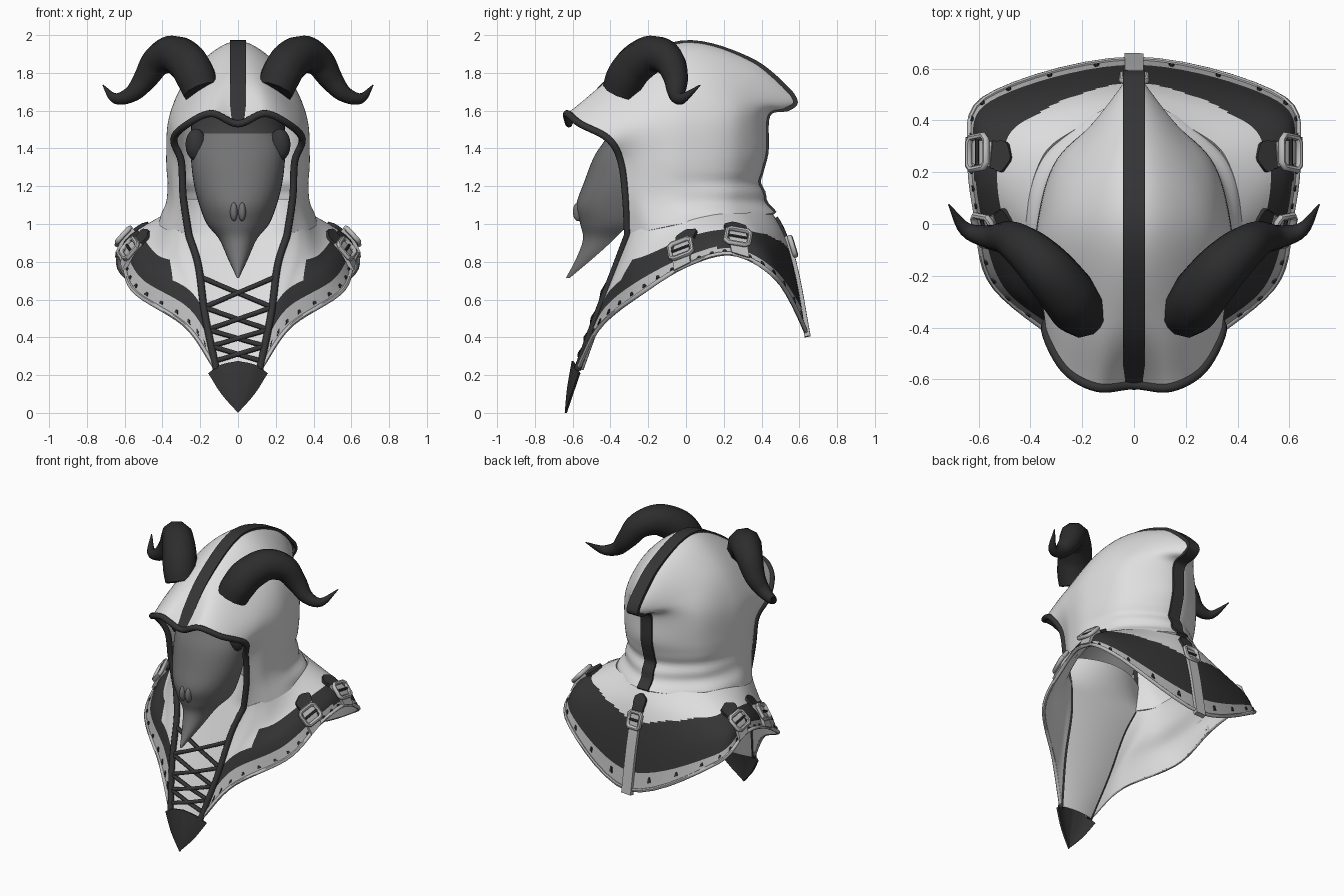
import bpy, bmesh, math
from mathutils import Vector

if "Cube" in bpy.data.objects:
    bpy.data.objects.remove(bpy.data.objects["Cube"])

def mat(name, c):
    m = bpy.data.materials.new(name)
    m.diffuse_color = (c, c, c, 1)
    m.use_nodes = True
    m.node_tree.nodes["Principled BSDF"].inputs["Base Color"].default_value = m.diffuse_color
    return m
CLOTH, DARK = mat("pale_cloth", .74), mat("dark_leather", .035)
HORN, BONE = mat("black_horn", .026), mat("grey_bone", .17)
TRIM, SHADE = mat("grey_trim", .5), mat("dark_bone", .05)

def mir(p):
    q = p.copy(); q.x = -q.x
    return q

def cr(p, t, s0=False, s1=False):
    """Smooth curve through points; s0/s1 continue it symmetrically across x = 0."""
    q = [mir(p[1]) if s0 else 2*p[0]-p[1]] + list(p) + [mir(p[-2]) if s1 else 2*p[-1]-p[-2]]
    x = t*(len(p)-1)
    i = max(0, min(int(x), len(p)-2)); f = x-i
    a, b, c, d = q[i:i+4]
    return .5*(2*b + (c-a)*f + (2*a-5*b+4*c-d)*f*f + (3*b-a-3*c+d)*f**3)

def vecs(rows):
    return [[Vector(p) for p in r] for r in rows]

def surf(rows, u, v, s1=True, top=False):
    return cr([cr(r, u, False, s1) for r in rows], v, top, False)

def finish(name, bm, mats, mirror=False, solid=0, closed=True):
    if closed:
        bmesh.ops.recalc_face_normals(bm, faces=bm.faces)
    me = bpy.data.meshes.new(name); bm.to_mesh(me); bm.free()
    o = bpy.data.objects.new(name, me)
    bpy.context.collection.objects.link(o)
    for m in mats: me.materials.append(m)
    if mirror: o.modifiers.new("mirror", 'MIRROR').merge_threshold = .002
    if solid:
        s = o.modifiers.new("thickness", 'SOLIDIFY')
        s.thickness, s.offset, s.material_offset, s.material_offset_rim = solid, -1, 2, 2
    return o

def sheet(name, f, nu, nv, mats, rule=None, mirror=True, solid=.012):
    bm = bmesh.new()
    g = [[bm.verts.new(f(i/nu, j/nv)) for i in range(nu+1)] for j in range(nv+1)]
    for j in range(nv):
        for i in range(nu):
            fc = bm.faces.new((g[j][i], g[j+1][i], g[j+1][i+1], g[j][i+1]))
            if rule: fc.material_index = rule((i+.5)/nu, (j+.5)/nv)
    bmesh.ops.remove_doubles(bm, verts=bm.verts, dist=.0005)
    return finish(name, bm, mats, mirror, solid, False)

def ribbon(bm, frames, hi=.01, lo=-.012):
    rings = [[bm.verts.new(P+s*a*w+n*h) for a, h in ((-1, lo), (1, lo), (1, hi), (-1, hi))]
             for P, s, n, w in frames]
    for a, b in zip(rings, rings[1:]):
        for k in range(4):
            bm.faces.new((a[k], a[k-1], b[k-1], b[k]))
    bm.faces.new(rings[0]); bm.faces.new(rings[-1])

def tube(name, pts, r, m, radii=None, mirror=False, cyclic=False, res=3):
    c = bpy.data.curves.new(name, 'CURVE')
    c.dimensions, c.bevel_depth, c.bevel_resolution, c.use_fill_caps = '3D', r, res, True
    s = c.splines.new('POLY'); s.points.add(len(pts)-1); s.use_cyclic_u = cyclic
    for i, p in enumerate(pts):
        s.points[i].co = (*p[:3], 1)
        s.points[i].radius = radii[i] if radii else 1
    o = bpy.data.objects.new(name, c)
    bpy.context.collection.objects.link(o); c.materials.append(m)
    if mirror: o.modifiers.new("mirror", 'MIRROR')

# Hood: rows from the top ridge down to the neck, each running front edge to back seam
H = vecs([
    [(0, -.62, 1.53), (0, -.38, 1.79), (0, -.02, 1.965), (0, .35, 1.87), (0, .565, 1.69)],
    [(.14, -.63, 1.585), (.13, -.38, 1.76), (.13, 0, 1.915), (.09, .35, 1.82), (0, .585, 1.64)],
    [(.265, -.56, 1.53), (.26, -.35, 1.65), (.28, 0, 1.76), (.2, .3, 1.71), (0, .54, 1.605)],
    [(.34, -.41, 1.45), (.355, -.25, 1.53), (.36, 0, 1.57), (.27, .28, 1.57), (0, .44, 1.575)],
    [(.30, -.345, 1.33), (.36, -.2, 1.35), (.375, 0, 1.35), (.28, .27, 1.36), (0, .43, 1.38)],
    [(.29, -.32, 1.14), (.35, -.2, 1.14), (.37, 0, 1.16), (.275, .25, 1.18), (0, .395, 1.21)],
    [(.26, -.31, .94), (.38, -.18, .97), (.42, .03, 1.01), (.34, .27, 1.03), (0, .465, 1.06)]])
def hood(u, v):
    p = surf(H, u, v, top=True)
    if .95 < p.z < 1.3 and p.y > -.1:      # soft neck folds
        k = 1 + .02*math.sin(p.z*55)*min(1, (p.y+.1)*3)*min(1, (1.3-p.z)*10)
        p.x *= k; p.y *= k
    return p
sheet("hood", hood, 40, 48, [CLOTH])

# Shoulder cape: rows from neck to hem, with dark panels above the grey hem band
C = vecs([
    [(.26, -.31, .94), (.33, -.25, .97), (.38, -.15, .99), (.405, .03, 1.03), (.38, .2, 1.055), (.285, .33, 1.06), (0, .445, 1.08)],
    [(.21, -.37, .78), (.32, -.31, .82), (.42, -.2, .85), (.50, .04, .95), (.51, .24, .98), (.42, .4, .95), (0, .52, .94)],
    [(.175, -.47, .52), (.27, -.40, .64), (.47, -.25, .75), (.57, .02, .87), (.59, .25, .92), (.525, .45, .84), (0, .58, .73)],
    [(.115, -.575, .23), (.275, -.455, .46), (.545, -.23, .64), (.605, .02, .79), (.63, .26, .84), (.565, .49, .70), (0, .635, .43)]])
def cape(u, v):
    return surf(C, u, v)
def panel(u, v):     # 0 dark panel, 1 grey hem band, 2 cloth
    if v > (.81 if u < .6 else .87): return 1
    lo = .62 if u < .24 else .37 if u < .7 else .33 if u < .86 else .34+(u-.86)
    return 0 if u > .04 and v > lo else 2
sheet("shoulder_cape", cape, 60, 48, [DARK, TRIM, CLOTH], panel)

# Inner bib closing the front behind the lacing
def bib(u, v):
    e = hood(0, .84+.64*v) if v < .25 else cape(0, (v-.25)/.75)
    return Vector((e.x*u, e.y+.012+(1-u*u)*(.015+.4*max(0, .25-v)), e.z))
sheet("front_bib", bib, 8, 24, [CLOTH], solid=.006)

def frame(u, v, w, e=.004):
    P = cape(u, v)
    s = (cape(min(1, u+e), v)-cape(min(1, u+e)-2*e, v)).normalized()
    n = (cape(u, v+e)-cape(u, v-e)).cross(s).normalized()
    return P, s, n, w

# Rolled hem
tube("rolled_hem", [cape(i/40, 1) for i in range(41)], .012, TRIM, mirror=True, res=2)

# Dark binding round the face opening
right = [cape(0, 1-i/20) for i in range(20)] + [hood(0, 1-i/36) for i in range(37)]
tube("opening_binding", right + [mir(p) for p in right[-2::-1]], .019, DARK)

# Dark stripe over the crown and down the back
line = [hood(i/30, 0) for i in range(30)] + [hood(1, i/40) for i in range(41)]
fr = []
for i, p in enumerate(line):
    t = line[min(i+1, len(line)-1)]-line[max(i-1, 0)]
    fr.append((p, Vector((1, 0, 0)), Vector((0, -t.z, t.y)).normalized(), .042))
bm = bmesh.new(); ribbon(bm, fr, .007, -.015)
finish("crown_stripe", bm, [DARK])

# Dark pointed tip at the front
T = vecs([[(0, -.605, .275), (.09, -.595, .255), (.158, -.57, .21)],
          [(0, -.63, .13), (.05, -.622, .12), (.088, -.608, .1)],
          [(0, -.642, 0)]*3])
sheet("front_tip", lambda u, v: surf(T, u, v, False), 10, 12, [DARK], solid=.012)

# Criss-cross lacing
lv = (.42, .62, .76, .86, .95)
for i in range(4):
    for k in (1, -1):
        a, b = cape(0, lv[i]), cape(0, lv[i+1])
        a.x *= k; b.x *= -k
        m = (a+b)/2 + Vector((0, -.012-.004*k, 0))
        tube("lace", [a, m, b], .013, DARK, res=2)

# Horns
hp = [Vector(p) for p in ((.195, -.345, 1.705, .10), (.225, -.315, 1.78, .108), (.265, -.26, 1.85, .108),
      (.34, -.17, 1.90, .10), (.425, -.09, 1.865, .085), (.49, -.055, 1.77, .066),
      (.56, -.05, 1.69, .046), (.65, -.02, 1.665, .028), (.715, .075, 1.735, .003))]
path = [cr(hp, i/40) for i in range(41)]
tube("horn", path, 1, HORN, [max(.002, p.w) for p in path], True)

# Skull mask: levels of height, half width, front y, back y; forehead darker
S = [Vector(p) for p in ((1.60, .24, -.40, -.10), (1.48, .25, -.41, -.17), (1.36, .25, -.485, -.25),
     (1.22, .235, -.54, -.28), (1.1, .205, -.58, -.29), (1.0, .165, -.56, -.31),
     (.92, .10, -.545, -.38), (.82, .055, -.58, -.49), (.715, .006, -.635, -.615))]
def skull(u, v):
    z, w, f, b = cr(S, v)
    a = u*math.pi/2
    return Vector((w*math.sin(a), b-(b-f)*max(0, math.cos(a))**.85, z))
sheet("skull_mask", skull, 14, 40, [BONE, SHADE], lambda u, v: int(v < .125), solid=0)

def ball(name, loc, size, m):
    bm = bmesh.new()
    bmesh.ops.create_uvsphere(bm, u_segments=16, v_segments=10, radius=1)
    for v in bm.verts:
        v.co = Vector([c*s+l for c, s, l in zip(v.co, size, loc)])
    finish(name, bm, [m], True)
ball("eye_socket", (.222, -.335, 1.42), (.056, .045, .085), DARK)
ball("nose_bone", (.022, -.572, 1.065), (.02, .027, .05), BONE)

# Straps with buckles on the shoulders and at the back
def strap(u, v0, v1, v2, vb, w, mirror):
    bm = bmesh.new()
    ribbon(bm, [frame(u, v0+(v1-v0)*i/8, w*(.15, .6, 1, 1.1, 1.1, 1.1, 1, 1, 1)[i]) for i in range(9)], .014)
    finish("strap_end", bm, [DARK], mirror)
    bm = bmesh.new()
    ribbon(bm, [frame(u, v1+(v2-v1)*i/10, w*.9) for i in range(11)], .02)
    finish("strap", bm, [TRIM], mirror)
    P, s, n, _ = frame(u, vb, 0)
    d = n.cross(s)
    at = lambda a, b: P + s*a + d*b + n*.024
    a, b = w*1.15, .05
    ring = [at(x*a*p, y*b*q) for x, y, k in ((1, 1, 0), (-1, 1, 1), (-1, -1, 0), (1, -1, 1))
            for p, q in (((1, .7), (.7, 1)) if k == 0 else ((.7, 1), (1, .7)))]
    tube("buckle_frame", ring, .014, TRIM, mirror=mirror, cyclic=True, res=2)
    tube("buckle_bar", [at(-a, 0), at(a, 0)], .008, DARK, mirror=mirror, res=1)
for u in (.475, .685):
    strap(u, .24, .46, 1.02, .66, .054, True)
strap(1, .12, .35, 1.03, .45, .04, False)

# Stitches along the hem
bm = bmesh.new()
for i in range(20):
    u = .06+.9*i/19
    ribbon(bm, [frame(u, .91, .006), frame(u, .95, .012)], .006)
finish("hem_stitches", bm, [DARK], True)

# Turn everything into plain meshes and smooth it
bpy.ops.object.select_all(action='SELECT')
bpy.context.view_layer.objects.active = bpy.context.selected_objects[0]
bpy.ops.object.convert(target='MESH')
bpy.ops.object.select_all(action='SELECT')
bpy.ops.object.shade_smooth_by_angle(angle=math.radians(45))
